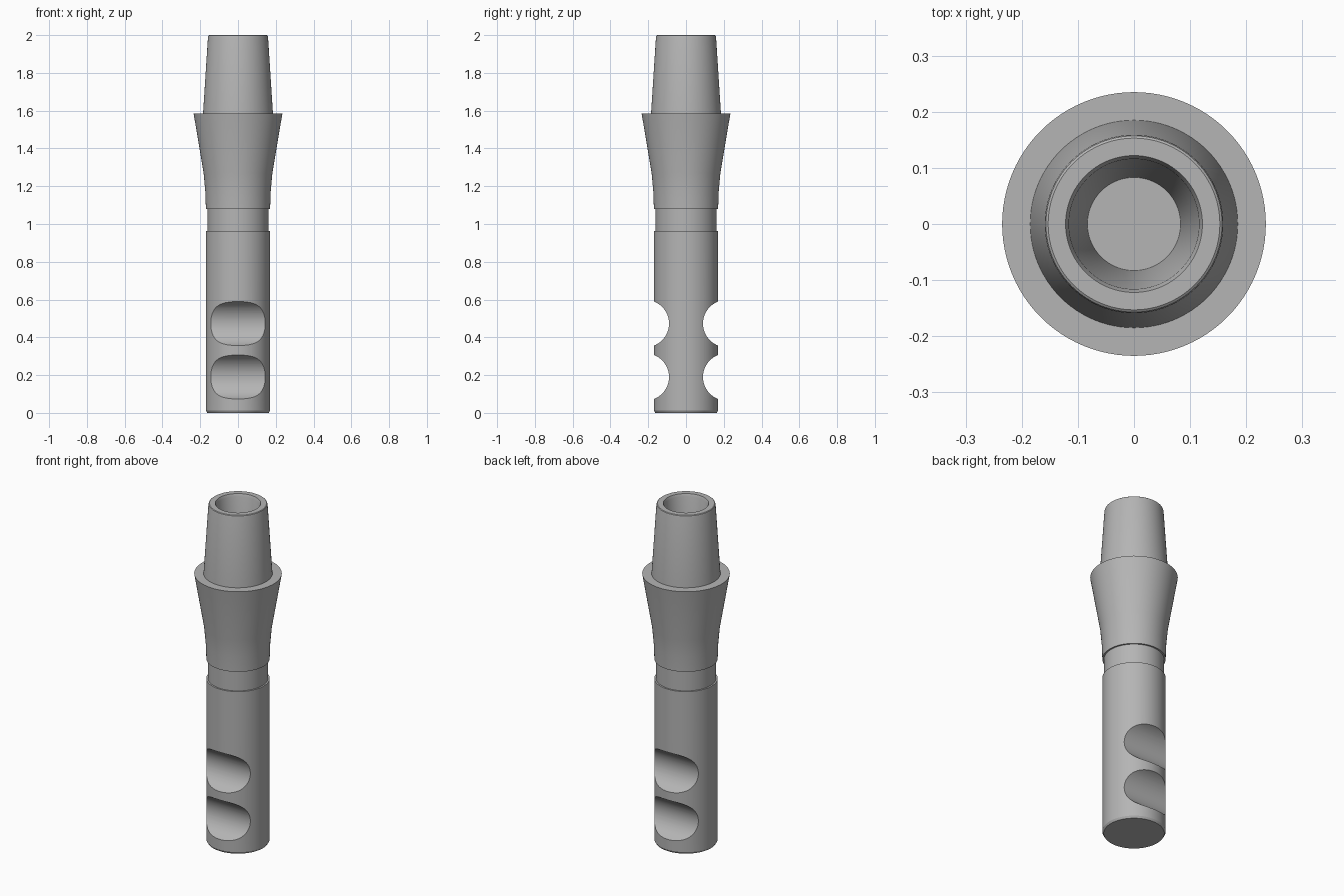
import bpy, bmesh, math
from mathutils import Matrix

if "Cube" in bpy.data.objects:
    bpy.data.objects.remove(bpy.data.objects["Cube"])

SEGMENTS = 96


def make_material(name, rgb):
    mat = bpy.data.materials.new(name)
    mat.use_nodes = True
    mat.diffuse_color = (*rgb, 1)
    mat.node_tree.nodes["Principled BSDF"].inputs["Base Color"].default_value = (*rgb, 1)
    return mat


def add_object(name, bm):
    bmesh.ops.recalc_face_normals(bm, faces=bm.faces)
    mesh = bpy.data.meshes.new(name)
    bm.to_mesh(mesh)
    bm.free()
    obj = bpy.data.objects.new(name, mesh)
    bpy.context.collection.objects.link(obj)
    return obj


def lathe(name, profile):
    """Revolve (radius, height) points around the z axis into a closed solid."""
    bm = bmesh.new()
    verts = [bm.verts.new((r, 0, z)) for r, z in profile]
    edges = [bm.edges.new(pair) for pair in zip(verts, verts[1:])]
    bmesh.ops.spin(bm, geom=verts + edges, cent=(0, 0, 0), axis=(0, 0, 1),
                   angle=math.tau, steps=SEGMENTS)
    bmesh.ops.remove_doubles(bm, verts=bm.verts, dist=0.0005)
    return add_object(name, bm)


# Turned pin: shank, groove, flared collar, tapered post and blind bore
profile = [
    (0, 0), (0.163, 0), (0.17, 0.012),
    (0.17, 0.963), (0.161, 0.963), (0.161, 1.08),
    (0.17, 1.08), (0.173, 1.17), (0.182, 1.27), (0.235, 1.585),
    (0.185, 1.585), (0.159, 1.99), (0.157, 1.997), (0.153, 2),
    (0.122, 2), (0.116, 1.985), (0.083, 1.5), (0, 1.5),
]
pin = lathe("turned_pin", profile)
pin.data.materials.append(make_material("satin grey metal", (0.46, 0.46, 0.46)))

# Two round notches across the front and the back of the shank
bm = bmesh.new()
for side in (-1, 1):
    for height in (0.19, 0.473):
        place = Matrix.Translation((0, side * 0.215, height)) @ Matrix.Rotation(math.pi / 2, 4, "Y")
        bmesh.ops.create_cone(bm, cap_ends=True, segments=SEGMENTS, radius1=0.125,
                              radius2=0.125, depth=0.8, matrix=place)
cutter = add_object("notch_cutter", bm)
cutter.hide_render = True

cut = pin.modifiers.new("notches", "BOOLEAN")
cut.operation = "DIFFERENCE"
cut.solver = "EXACT"
cut.object = cutter

bpy.ops.object.select_all(action="DESELECT")
bpy.context.view_layer.objects.active = pin
pin.select_set(True)
bpy.ops.object.modifier_apply(modifier=cut.name)
bpy.data.objects.remove(cutter)
bpy.ops.object.shade_smooth_by_angle(angle=math.radians(25))
